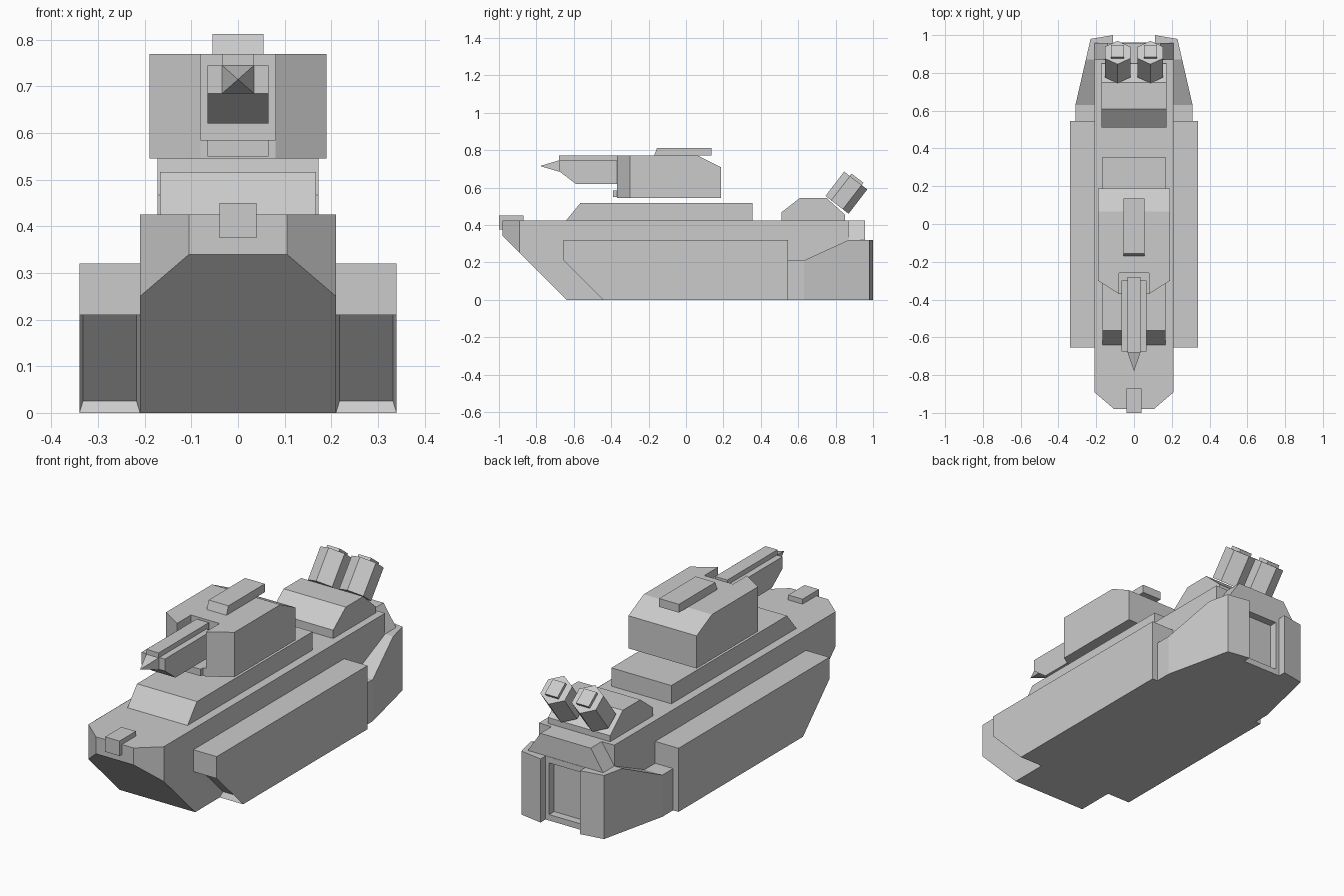
import bpy, bmesh
from math import pi
from mathutils import Vector, Matrix

cube = bpy.data.objects.get("Cube")
if cube:
    bpy.data.objects.remove(cube, do_unlink=True)

paint = bpy.data.materials.new("hull_grey")
paint.use_nodes = True
paint.diffuse_color = (0.6, 0.6, 0.6, 1)
paint.node_tree.nodes["Principled BSDF"].inputs["Base Color"].default_value = (0.6, 0.6, 0.6, 1)


def finish(name, bm):
    bmesh.ops.recalc_face_normals(bm, faces=bm.faces)
    mesh = bpy.data.meshes.new(name)
    bm.to_mesh(mesh)
    bm.free()
    mesh.materials.append(paint)
    obj = bpy.data.objects.new(name, mesh)
    bpy.context.collection.objects.link(obj)
    return obj


def extrude(points, offset):
    bm = bmesh.new()
    face = bm.faces.new([bm.verts.new(p) for p in points])
    new = bmesh.ops.extrude_face_region(bm, geom=[face])["geom"]
    bmesh.ops.translate(bm, vec=offset, verts=[v for v in new if isinstance(v, bmesh.types.BMVert)])
    bmesh.ops.recalc_face_normals(bm, faces=bm.faces)
    return bm


def side_prism(profile, x0, x1):
    return extrude([(x0, y, z) for y, z in profile], (x1 - x0, 0, 0))


def plan_prism(plan, z0, z1):
    return extrude([(x, y, z0) for x, y in plan], (0, 0, z1 - z0))


def box(name, x0, x1, y0, y1, z0, z1):
    return finish(name, plan_prism([(x0, y0), (x1, y0), (x1, y1), (x0, y1)], z0, z1))


def cut(bm, point, normal):
    geom = bm.verts[:] + bm.edges[:] + bm.faces[:]
    bmesh.ops.bisect_plane(bm, geom=geom, plane_co=point, plane_no=normal, clear_outer=True)
    bmesh.ops.holes_fill(bm, edges=[e for e in bm.edges if e.is_boundary])


def mirrored(plan):
    return plan + [(-x, y) for x, y in reversed(plan)]


# Hull with a raked, chamfered bow
bm = side_prism([(-0.64, 0), (-0.98, 0.34), (-0.98, 0.425), (0.87, 0.425), (0.87, 0)], -0.21, 0.21)
for s in (-1, 1):
    cut(bm, (s * 0.21, -0.89, 0), (s * 0.09, -0.105, 0))
finish("hull", bm)
box("bow_box", -0.04, 0.04, -1, -0.87, 0.375, 0.45)

# Deck plate and rear superstructure
finish("deck_plate", side_prism([(-0.64, 0.425), (-0.565, 0.517), (0.355, 0.517), (0.355, 0.425)], -0.167, 0.167))
finish("rear_superstructure", side_prism(
    [(0.51, 0.425), (0.51, 0.467), (0.61, 0.545), (0.75, 0.545), (0.85, 0.455), (0.85, 0.425)], -0.173, 0.173))

# Tapered stern and the block above it
bm = side_prism([(0.545, 0), (0.545, 0.21), (0.63, 0.21), (0.87, 0.32), (0.92, 0.32), (0.92, 0)], -0.31, 0.31)
for s in (-1, 1):
    cut(bm, (s * 0.31, 0.63, 0), (s * 0.35, 0.08, 0))
finish("stern", bm)
finish("stern_block", extrude(
    [(-0.21, 0.87, 0.32), (0.21, 0.87, 0.32), (0.14, 0.87, 0.425), (-0.14, 0.87, 0.425)], (0, 0.088, 0)))

# Rear door frame
box("door_sill", -0.11, 0.11, 0.92, 0.96, 0, 0.03)
box("door_lintel", -0.11, 0.11, 0.92, 0.96, 0.29, 0.32)

for s, side in ((1, "left"), (-1, "right")):
    # Stern columns beside the door
    plan = [(0.11, 0.92), (0.11, 1.0), (0.23, 0.98), (0.2437, 0.92)]
    finish(side + "_stern_column", plan_prism([(s * x, y) for x, y in plan], 0, 0.32))
    box(side + "_door_post", s * 0.09, s * 0.11, 0.92, 0.96, 0.03, 0.29)

    # Side sponsons with a recessed panel in the sloped nose
    bm = side_prism([(-0.655, 0.32), (-0.655, 0.21), (-0.445, 0), (0.545, 0), (0.545, 0.32)], s * 0.21, s * 0.34)
    nose = [f for f in bm.faces if f.normal.y < -0.3 and f.normal.z < -0.3]
    bmesh.ops.inset_region(bm, faces=nose, thickness=0.011)
    bmesh.ops.translate(bm, vec=(0, 0.02, 0.02), verts=list({v for f in nose for v in f.verts}))
    finish(side + "_sponson", bm)

    # Tilted hexagonal launchers with a raised square cap
    axis = Vector((0, 0.1, 0.13)).normalized()
    frame = Matrix((Vector((1, 0, 0)), axis.cross(Vector((1, 0, 0))), axis)).transposed().to_4x4()
    place = Matrix.Translation((s * 0.087, 0.8575, 0.5725)) @ frame
    bm = bmesh.new()
    bmesh.ops.create_cone(bm, cap_ends=True, segments=6, radius1=0.078, radius2=0.078, depth=0.164)
    if max(v.co.x for v in bm.verts) > 0.07:
        bmesh.ops.rotate(bm, matrix=Matrix.Rotation(pi / 6, 3, "Z"), verts=bm.verts)
    bm.transform(place)
    finish(side + "_launcher", bm)
    bm = bmesh.new()
    bmesh.ops.create_cube(bm, size=1)
    bm.transform(place @ Matrix.Translation((0, 0, 0.085)) @ Matrix.Diagonal((0.07, 0.08, 0.025, 1)))
    finish(side + "_launcher_cap", bm)

# Turret with a front slot for the gun and a sloped back
bm = plan_prism(mirrored([(0.08, -0.26), (0.08, -0.37), (0.19, -0.3), (0.19, 0.187)]), 0.545, 0.77)
cut(bm, (0, 0.065, 0.77), (0, 0.06, 0.12))
finish("turret", bm)
box("slot_floor", -0.08, 0.08, -0.37, -0.26, 0.545, 0.585)
box("turret_lip", -0.065, 0.065, -0.39, -0.37, 0.55, 0.585)
finish("turret_hatch", side_prism([(-0.17, 0.77), (-0.155, 0.812), (0.135, 0.812), (0.135, 0.77)], -0.055, 0.055))

# Gun housing, barrel and pointed muzzle
finish("gun_housing", side_prism(
    [(-0.3, 0.62), (-0.59, 0.62), (-0.675, 0.685), (-0.675, 0.745), (-0.3, 0.745)], -0.065, 0.065))
box("gun_barrel", -0.034, 0.034, -0.68, -0.28, 0.685, 0.77)
bm = bmesh.new()
base = [bm.verts.new((x, -0.68, z)) for x, z in ((-0.034, 0.685), (0.034, 0.685), (0.034, 0.745), (-0.034, 0.745))]
tip = bm.verts.new((0, -0.78, 0.715))
bm.faces.new(base)
for i in range(4):
    bm.faces.new((base[i], base[(i + 1) % 4], tip))
finish("muzzle", bm)
